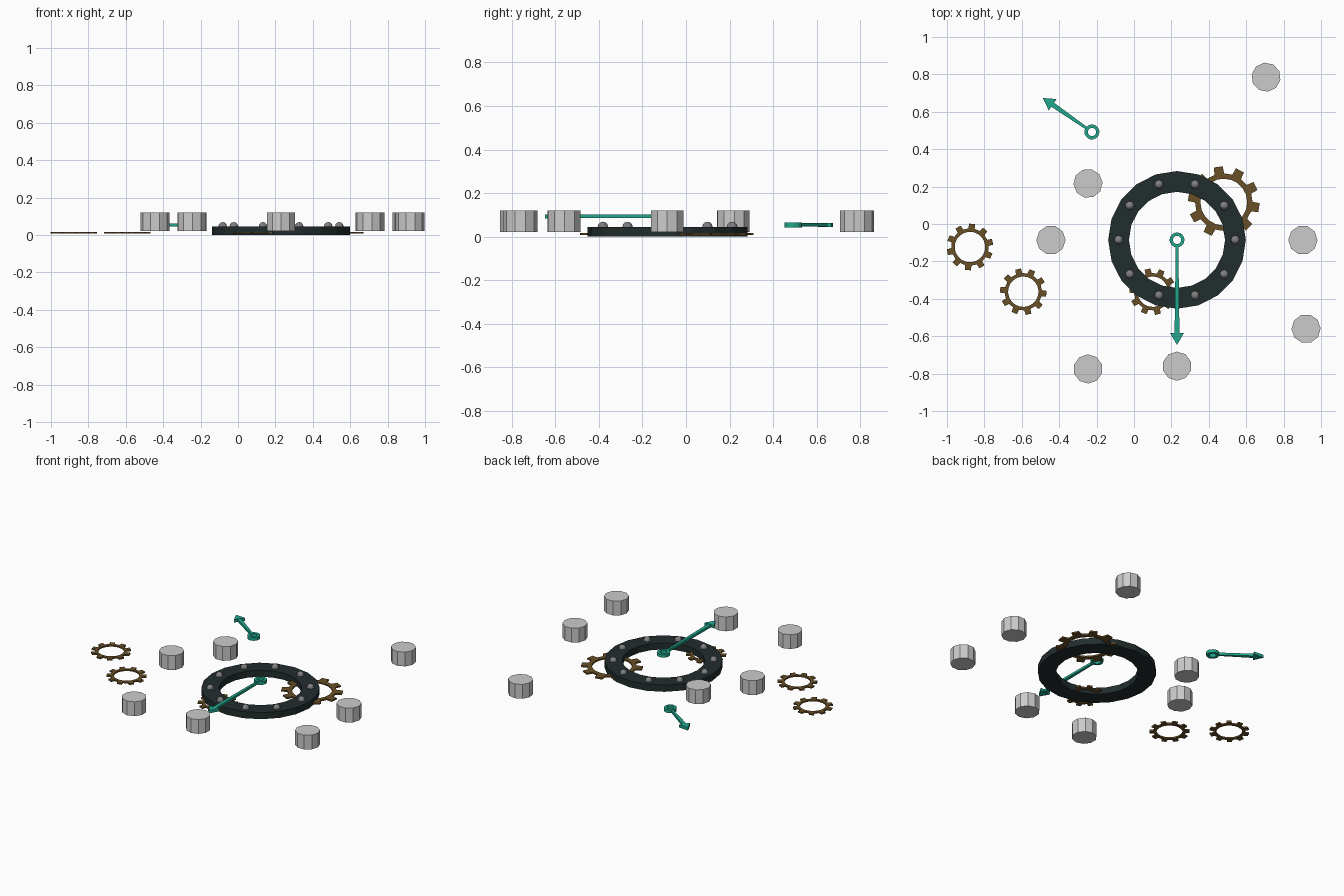
import bpy, bmesh, math
from mathutils import Vector

if "Cube" in bpy.data.objects:
    bpy.data.objects.remove(bpy.data.objects["Cube"])

def mat(name, rgb):
    m = bpy.data.materials.new(name)
    m.diffuse_color = (*rgb, 1)
    m.use_nodes = True
    m.node_tree.nodes["Principled BSDF"].inputs["Base Color"].default_value = m.diffuse_color
    return m

GREY = mat("light grey", (0.60, 0.60, 0.60))
STEEL = mat("steel grey", (0.22, 0.22, 0.22))
DARK = mat("dark slate", (0.016, 0.026, 0.027))
BRASS = mat("dark brass", (0.14, 0.08, 0.02))
TEAL = mat("teal", (0.015, 0.39, 0.27))

def finish(bm, name, material, loc=(0, 0, 0), rot=0):
    bmesh.ops.recalc_face_normals(bm, faces=bm.faces)
    me = bpy.data.meshes.new(name)
    bm.to_mesh(me)
    bm.free()
    me.materials.append(material)
    ob = bpy.data.objects.new(name, me)
    ob.location = loc
    ob.rotation_euler.z = rot
    bpy.context.collection.objects.link(ob)
    return ob

def circle(r, n):
    return [(r * math.cos(2 * math.pi * i / n), r * math.sin(2 * math.pi * i / n)) for i in range(n)]

def add_band(bm, outer, inner, z0, z1):
    """Closed band between two outlines with equal point counts."""
    n = len(outer)
    loops = [[bm.verts.new((x, y, z)) for x, y in pts]
             for pts, z in ((outer, z0), (outer, z1), (inner, z1), (inner, z0))]
    for a, b in zip(loops, loops[1:] + loops[:1]):
        for i in range(n):
            j = (i + 1) % n
            bm.faces.new((a[i], a[j], b[j], b[i]))

def add_plate(bm, pts, z0, z1):
    """Extruded flat outline."""
    lo = [bm.verts.new((x, y, z0)) for x, y in pts]
    hi = [bm.verts.new((x, y, z1)) for x, y in pts]
    bm.faces.new(lo[::-1])
    bm.faces.new(hi)
    for i in range(len(pts)):
        j = (i + 1) % len(pts)
        bm.faces.new((lo[i], lo[j], hi[j], hi[i]))

def gear(name, x, y, r, teeth, phase):
    outer, inner = [], []
    step = 2 * math.pi / teeth
    for t in range(teeth):
        for f, k in ((-0.27, 0.80), (-0.2, 1.0), (0.2, 1.0), (0.27, 0.80)):
            a = (t + f) * step
            outer.append((r * k * math.cos(a), r * k * math.sin(a)))
            inner.append((r * 0.65 * math.cos(a), r * 0.65 * math.sin(a)))
    bm = bmesh.new()
    add_band(bm, outer, inner, 0.007, 0.017)
    finish(bm, name, BRASS, (x, y, 0), math.radians(phase))

def pointer(name, x, y, z, length, angle):
    bm = bmesh.new()
    add_band(bm, circle(0.040, 16), circle(0.022, 16), z - 0.011, z + 0.011)
    neck = length - 0.064
    add_plate(bm, [(0.03, -0.007), (neck, -0.013), (neck, 0.013), (0.03, 0.007)], z - 0.008, z + 0.008)
    add_plate(bm, [(neck, -0.037), (length, 0), (neck, 0.037)], z - 0.010, z + 0.010)
    finish(bm, name, TEAL, (x, y, 0), angle)

# main ring with ten rivets
CX, CY = 0.23, -0.085
bm = bmesh.new()
add_band(bm, circle(0.368, 20), circle(0.257, 20), 0.0, 0.045)
finish(bm, "main_ring", DARK, (CX, CY, 0))
for i, (x, y) in enumerate(circle(0.312, 10)):
    bm = bmesh.new()
    bmesh.ops.create_uvsphere(bm, u_segments=10, v_segments=6, radius=0.024)
    finish(bm, f"ring_rivet_{i}", STEEL, (CX + x, CY + y, 0.045))

# loose gears
gear("gear_far_left", -0.877, -0.123, 0.125, 10, 13)
gear("gear_left", -0.592, -0.362, 0.125, 10, -5)
gear("gear_under_ring", 0.10, -0.362, 0.125, 10, -5)
gear("gear_large", 0.48, 0.117, 0.192, 10, -9)

# pointers
pointer("long_pointer", CX, CY, 0.093, 0.562, -math.pi / 2)
pointer("short_pointer", -0.225, 0.492, 0.054, 0.319, math.atan2(0.57, -0.822))

# scattered weights
for i, (x, y) in enumerate([(0.706, 0.785), (-0.246, 0.217), (-0.444, -0.086), (0.903, -0.086),
                            (0.92, -0.56), (0.23, -0.76), (-0.246, -0.775)]):
    bm = bmesh.new()
    add_plate(bm, circle(0.078, 10), 0.022, 0.120)
    finish(bm, f"weight_{i}", GREY, (x, y, 0), math.atan2(y - CY, x - CX))
